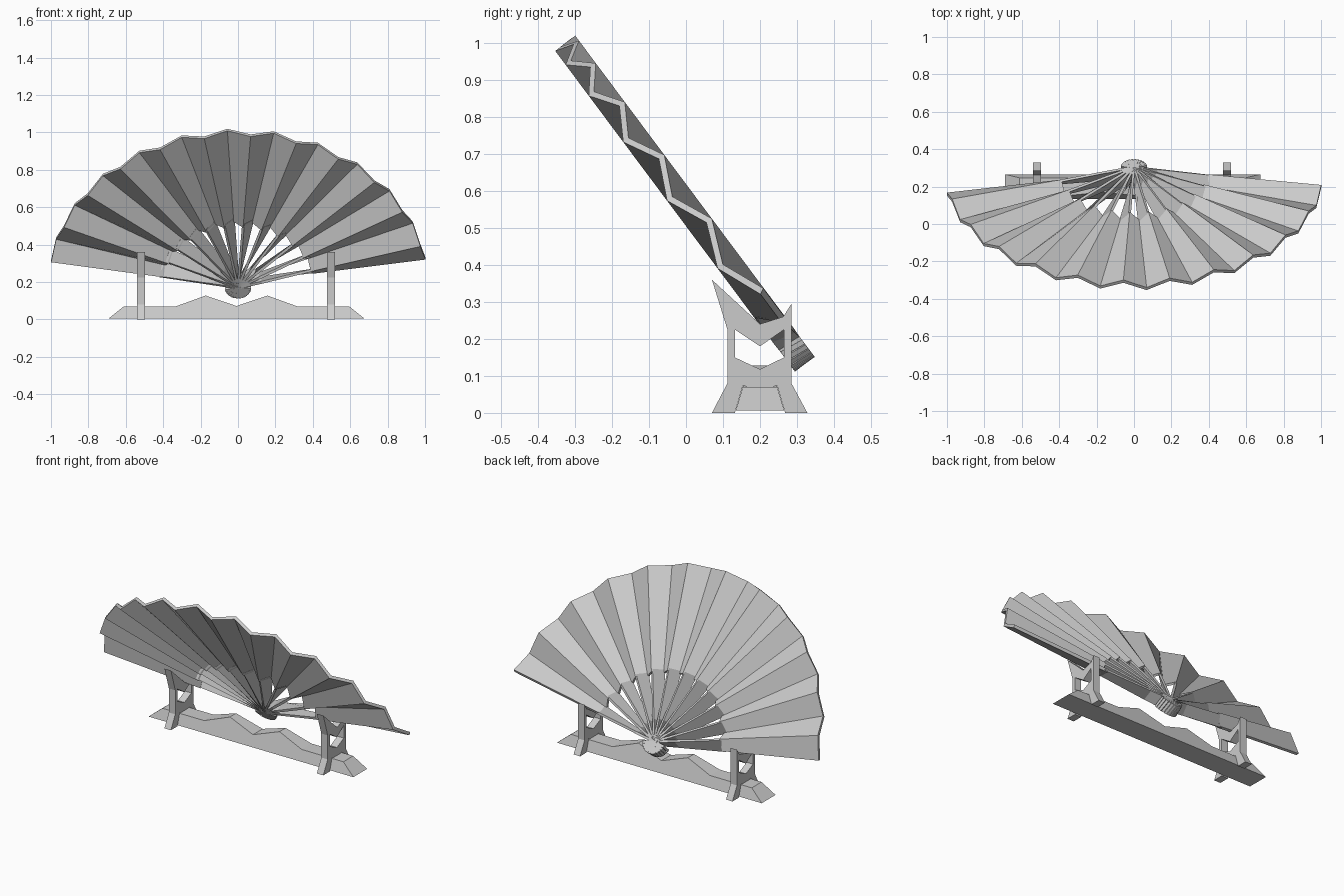
import bpy, bmesh, math
from mathutils import Vector

if "Cube" in bpy.data.objects:
    bpy.data.objects.remove(bpy.data.objects["Cube"])

PIVOT = Vector((0, 0.279, 0.188))
U = Vector((0, -0.598, 0.801)).normalized()   # up along the tilted fan
N = Vector((0, 0.801, 0.598)).normalized()    # towards the back of the fan
X = Vector((1, 0, 0))
FOLDS, R_IN, R_OUT, R_TAIL = 23, 0.405, 1.014, 0.07
A0, A1 = math.radians(8.9), math.radians(170.5)


def fan_point(i, r, amp):
    """Point on fold line i at radius r; even folds lie at the back."""
    a = A0 + (A1 - A0) * i / FOLDS
    side = amp if i % 2 == 0 else -amp
    return PIVOT + X * (r * math.cos(a)) + U * (r * math.sin(a)) + N * side


def make(name, verts, faces, solid=0):
    me = bpy.data.meshes.new(name)
    me.from_pydata([tuple(v) for v in verts], [], faces)
    me.update()
    ob = bpy.data.objects.new(name, me)
    bpy.context.collection.objects.link(ob)
    if solid:
        m = ob.modifiers.new("thickness", 'SOLIDIFY')
        m.thickness, m.offset = solid, 0
    return ob


# pleated fan leaf
verts = []
for i in range(FOLDS + 1):
    verts += [fan_point(i, R_IN, 0.025), fan_point(i, R_OUT, 0.025)]
faces = [(2 * i, 2 * i + 1, 2 * i + 3, 2 * i + 2) for i in range(FOLDS)]
make("fan_leaf", verts, faces, 0.018)

# ribs: every other pleat carried on through the pivot to a short tail
STEPS = [(-R_TAIL, 0.033), (0, 0.033), (0.13, 0.032), (R_IN + 0.02, 0.026)]
verts, faces = [], []
for i in range(0, FOLDS, 2):
    b = len(verts)
    for r, amp in STEPS:
        verts += [fan_point(i, r, amp), fan_point(i + 1, r, amp)]
    for k in range(len(STEPS) - 1):
        q = b + 2 * k
        faces.append((q, q + 1, q + 3, q + 2))
make("fan_ribs", verts, faces, 0.014)


# stand supports: cut-out plates with an open window
OUTER = [(.07, 0), (.112, .08), (.112, .225), (.07, .36), (.2, .24), (.263, .26),
         (.285, .295), (.285, .08), (.328, 0), (.268, 0), (.246, .075), (.2, .055),
         (.154, .075), (.132, 0)]
WINDOW = [(.132, .225), (.2, .18), (.265, .225), (.265, .15), (.2, .118), (.132, .15)]


def plate(name, x, width):
    bm = bmesh.new()
    edges = []
    for loop in (OUTER, WINDOW):
        vs = [bm.verts.new((x - width / 2, y, z)) for y, z in loop]
        edges += [bm.edges.new((vs[k], vs[(k + 1) % len(vs)])) for k in range(len(vs))]
    bmesh.ops.triangle_fill(bm, edges=edges, use_beauty=True)
    ext = bmesh.ops.extrude_face_region(bm, geom=bm.faces[:], use_keep_orig=True)
    moved = [v for v in ext["geom"] if isinstance(v, bmesh.types.BMVert)]
    bmesh.ops.translate(bm, verts=moved, vec=(width, 0, 0))
    bmesh.ops.recalc_face_normals(bm, faces=bm.faces[:])
    ob = make(name, [], [])
    bm.to_mesh(ob.data)
    bm.free()


plate("left_support", -0.518, 0.043)
plate("right_support", 0.498, 0.043)

# base bar: wavy outline with sides leaning inwards
half = [(.683, .006), (.603, .07), (.325, .07), (.165, .128)]
outline = half + [(0, .072)] + [(-x, z) for x, z in reversed(half)]
n = len(outline)
verts = [(x - .008, .2 + s * (.0675 - .3 * z), z) for s in (-1, 1) for x, z in outline]
faces = [tuple(range(n)), tuple(range(2 * n - 1, n - 1, -1))]
faces += [(k, k + n, (k + 1) % n + n, (k + 1) % n) for k in range(n)]
bar = make("base_bar", verts, faces)
bm = bmesh.new()
bm.from_mesh(bar.data)
bmesh.ops.recalc_face_normals(bm, faces=bm.faces[:])
bm.to_mesh(bar.data)
bm.free()
